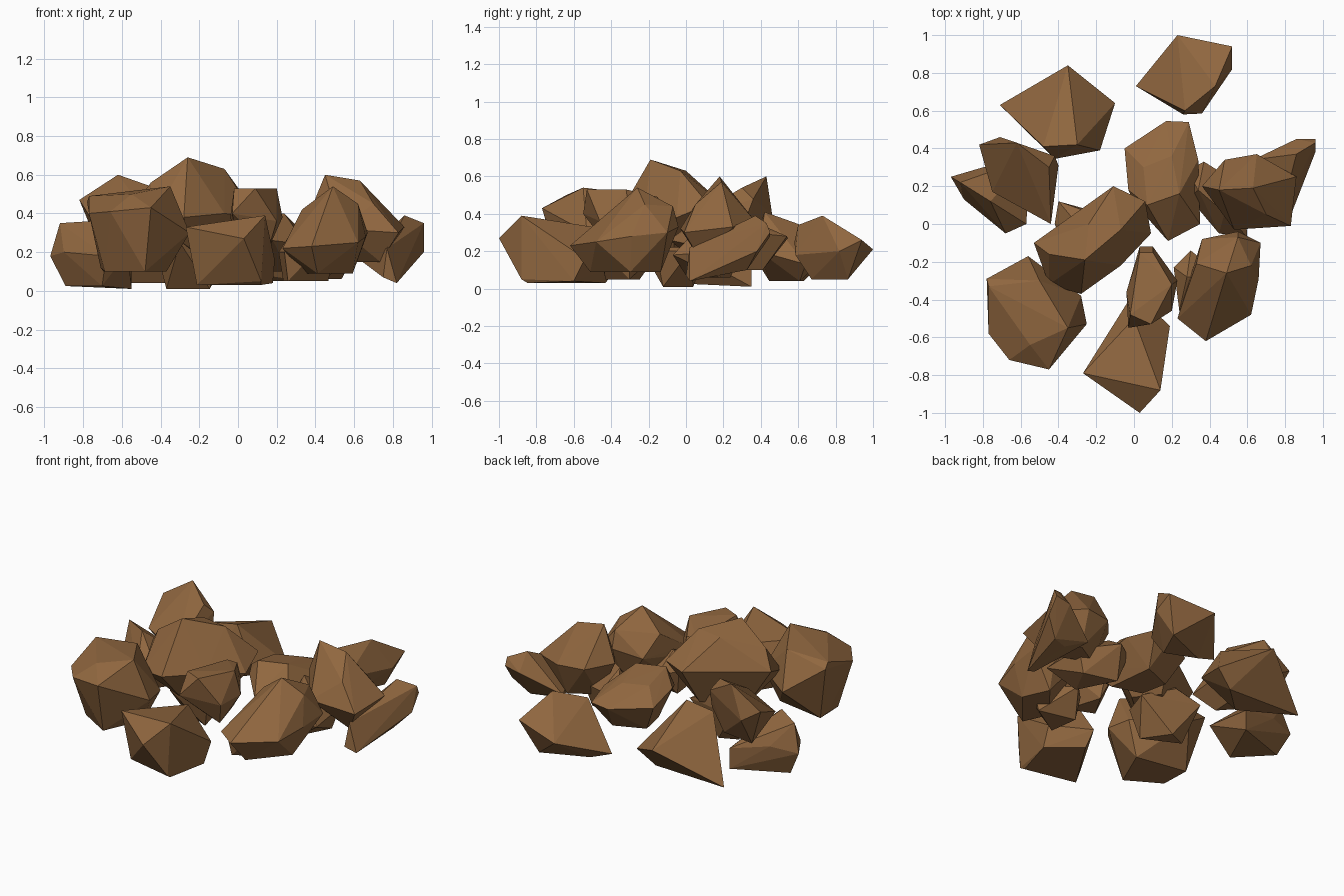
import bpy
import bmesh
from mathutils import Vector

brown = bpy.data.materials.new("brown_stone")
brown.diffuse_color = (0.28, 0.135, 0.05, 1)


def rock(name, girdle, peaks, base, shrink=0.55):
    """Faceted boulder: hull of a widest outline, some peaks and a shrunken underside."""
    girdle = [Vector(p) for p in girdle]
    centre = sum(girdle, Vector()) / len(girdle)
    under = [centre.lerp(p, shrink) for p in girdle[::2]]
    for p in under:
        p.z = base
    bm = bmesh.new()
    for p in girdle + [Vector(p) for p in peaks] + under:
        bm.verts.new(p)
    bmesh.ops.convex_hull(bm, input=bm.verts)
    loose = [v for v in bm.verts if not v.link_faces]
    bmesh.ops.delete(bm, geom=loose, context='VERTS')
    bmesh.ops.recalc_face_normals(bm, faces=bm.faces)
    mesh = bpy.data.meshes.new(name)
    bm.to_mesh(mesh)
    bm.free()
    mesh.materials.append(brown)
    bpy.context.collection.objects.link(bpy.data.objects.new(name, mesh))


# Back rocks
rock("back_left_rock",
     [(-.71, .63, .04), (-.35, .84, .26), (-.10, .64, .13), (-.18, .39, .2), (-.42, .345, .2)],
     [(-.30, .42, .41), (-.48, .41, .38)], .04)
rock("back_right_rock",
     [(.01, .73, .10), (.23, 1.0, .21), (.52, .94, .26), (.52, .82, .2), (.36, .585, .18), (.26, .58, .25)],
     [(.43, .73, .39), (.27, .60, .34)], .05)

# Left rocks
rock("left_low_rock",
     [(-.97, .25, .18), (-.80, .30, .2), (-.55, .35, .01), (-.57, .0, .2), (-.68, -.05, .18), (-.90, .13, .2)],
     [(-.92, .22, .35), (-.76, .12, .36), (-.55, .35, .14)], .025, .65)
rock("left_upper_rock",
     [(-.82, .42, .47), (-.71, .46, .4), (-.42, .36, .48), (-.40, .31, .35), (-.44, .0, .36), (-.75, .17, .36)],
     [(-.62, .43, .60), (-.45, .30, .54)], .22)
rock("front_left_rock",
     [(-.78, -.29, .46), (-.56, -.17, .3), (-.28, -.38, .3), (-.25, -.53, .3), (-.45, -.77, .43),
      (-.66, -.72, .41), (-.77, -.58, .4)],
     [(-.77, -.33, .49), (-.35, -.55, .54), (-.55, -.64, .5), (-.50, -.30, .51), (-.71, -.42, .12)], .1, .65)

# Middle rocks
rock("centre_top_rock",
     [(-.53, -.10, .45), (-.27, .06, .42), (-.11, .20, .45), (.06, .12, .45), (.09, -.05, .38),
      (-.07, -.22, .4), (-.28, -.37, .38), (-.45, -.32, .36)],
     [(-.26, -.19, .69), (-.07, -.03, .63), (-.24, .0, .63), (-.45, -.16, .56)], .22)
rock("centre_low_rock",
     [(-.42, .0, .2), (-.40, .12, .22), (-.26, .07, .3), (-.04, .02, .2), (-.10, -.16, .2), (-.30, -.26, .25)],
     [(-.30, .0, .36)], .01, .7)
rock("centre_back_rock",
     [(-.05, .40, .28), (.17, .545, .27), (.29, .54, .28), (.34, .34, .30), (.35, .0, .24),
      (.18, -.09, .26), (.01, .10, .3), (-.03, .18, .32)],
     [(.07, .10, .40), (.24, .16, .40), (.05, .30, .36), (.20, .36, .36)], .1)

# Front rocks
rock("front_rock",
     [(-.27, -.79, .33), (.03, -1.0, .27), (.14, -.88, .39), (.19, -.54, .16), (.0, -.36, .12)],
     [(.0, -.50, .33), (.12, -.88, .05), (.18, -.60, .04), (-.20, -.72, .08)], .03, .8)
rock("front_inner_rock",
     [(-.04, -.36, .38), (.03, -.12, .4), (.10, -.12, .4), (.23, -.30, .38), (.20, -.46, .36), (-.03, -.55, .4)],
     [(-.02, -.48, .53), (.09, -.53, .53), (.20, -.32, .53), (.10, -.15, .49), (.03, -.15, .49)], .22, .65)

# Right rocks
rock("front_right_rock",
     [(.27, -.38, .3), (.36, -.08, .3), (.55, -.04, .33), (.67, -.10, .3), (.66, -.29, .28),
      (.62, -.48, .25), (.38, -.62, .23), (.23, -.50, .22)],
     [(.49, -.26, .54), (.33, -.21, .42), (.62, -.22, .45), (.55, -.07, .44)], .09, .65)
rock("front_right_low_rock",
     [(.21, -.23, .2), (.30, -.14, .2), (.50, -.30, .2), (.40, -.45, .2), (.24, -.46, .2)],
     [(.28, -.28, .31)], .05, .8)
rock("right_upper_rock",
     [(.36, .20, .38), (.48, .34, .36), (.65, .37, .36), (.86, .25, .33), (.83, -.01, .3), (.53, -.03, .32)],
     [(.45, .18, .60), (.63, .19, .57), (.70, .05, .45)], .15)
rock("right_low_rock",
     [(.28, .28, .22), (.37, .33, .25), (.58, .20, .2), (.60, -.07, .18), (.45, -.05, .18), (.29, .14, .22)],
     [(.34, .18, .35), (.48, .06, .32)], .06, .7)
rock("far_right_rock",
     [(.63, .34, .16), (.86, .45, .28), (.96, .45, .3), (.96, .38, .2), (.82, .02, .04), (.75, .0, .07)],
     [(.86, .37, .39), (.96, .43, .35), (.77, .02, .22)], .1, .3)
